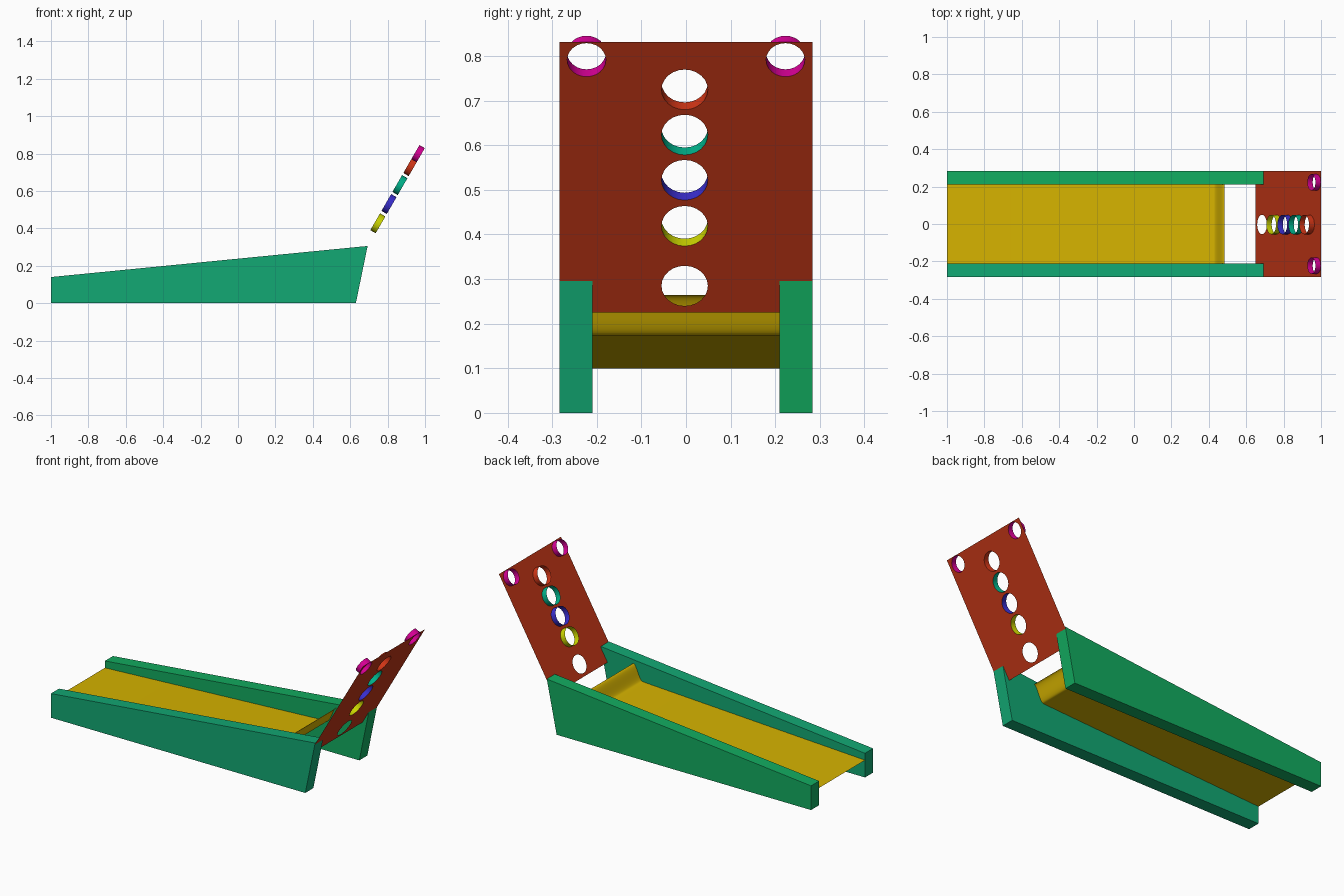
import bpy, bmesh, math
from mathutils import Vector

cube = bpy.data.objects.get("Cube")
if cube:
    bpy.data.objects.remove(cube, do_unlink=True)


def material(name, r, g, b):
    # Colours are given as 0-255 display values and stored linear
    lin = [(c / 255 / 12.92) if c < 11 else ((c / 255 + 0.055) / 1.055) ** 2.4 for c in (r, g, b)]
    mat = bpy.data.materials.new(name)
    mat.use_nodes = True
    mat.diffuse_color = (*lin, 1)
    mat.node_tree.nodes["Principled BSDF"].inputs["Base Color"].default_value = (*lin, 1)
    return mat


def finish(name, bm, mat, smooth=False):
    mesh = bpy.data.meshes.new(name)
    for f in bm.faces:
        f.smooth = smooth
    bm.to_mesh(mesh)
    bm.free()
    mesh.materials.append(mat)
    obj = bpy.data.objects.new(name, mesh)
    bpy.context.collection.objects.link(obj)
    return obj


HALF_WIDTH, INNER = 0.284, 0.21
TILT = math.radians(60)
SIDES = 24


def on_board(s, y, d=0.0):
    """Point at distance s up the tilted board, y across, d out of its face."""
    return Vector((0.65 + s * math.cos(TILT) - d * math.sin(TILT), y,
                   0.225 + s * math.sin(TILT) + d * math.cos(TILT)))


def circle(s, y, r, d=0.0):
    angles = [2 * math.pi * i / SIDES for i in range(SIDES)]
    return [on_board(s + r * math.sin(a), y + r * math.cos(a), d) for a in angles]


def loop_edges(bm, points):
    verts = [bm.verts.new(p) for p in points]
    return [bm.edges.new((v, verts[(i + 1) % len(verts)])) for i, v in enumerate(verts)]


# Side walls: wedge profile extruded across y
profile = [(-1, 0), (0.63, 0), (0.693, 0.306), (-1, 0.14)]
walls = (("right_wall", -HALF_WIDTH, -INNER, material("teal green", 18, 168, 115)),
         ("left_wall", INNER, HALF_WIDTH, material("leaf green", 18, 172, 96)))
for name, y0, y1, mat in walls:
    bm = bmesh.new()
    face = bm.faces.new([bm.verts.new((x, y0, z)) for x, z in profile])
    new = bmesh.ops.extrude_face_region(bm, geom=[face])["geom"]
    bmesh.ops.translate(bm, vec=(0, y1 - y0, 0),
                        verts=[g for g in new if isinstance(g, bmesh.types.BMVert)])
    bmesh.ops.recalc_face_normals(bm, faces=bm.faces)
    finish(name, bm, mat)

# Ramp: thin sloping sheet ending in an S-shaped lip
path = [(-1, 0.1), (0.4, 0.172)]
for i in range(13):
    t = i / 12
    path.append((0.425 + 0.06 * t, 0.174 + 0.09 * (1 - math.cos(math.pi * t)) / 2))
bm = bmesh.new()
rows = [[bm.verts.new((x, y, z)) for y in (-INNER, INNER)] for x, z in path]
for a, b in zip(rows, rows[1:]):
    bm.faces.new((a[0], b[0], b[1], a[1]))
finish("ramp", bm, material("ramp yellow", 214, 179, 0), smooth=True)

# Score rings: name, distance up the board, y, radius, material
magenta = material("magenta", 216, 0, 150)
rings = [
    ("yellow_ring", 0.224, -0.003, 0.052, material("lime yellow", 206, 216, 0)),
    ("blue_ring", 0.343, -0.003, 0.052, material("blue", 58, 46, 208)),
    ("teal_ring", 0.46, -0.003, 0.052, material("turquoise", 0, 180, 140)),
    ("red_ring", 0.577, -0.003, 0.052, material("orange red", 212, 54, 22)),
    ("left_corner_ring", 0.654, 0.223, 0.0435, magenta),
    ("right_corner_ring", 0.654, -0.223, 0.0435, magenta),
]

# Target board: thin tilted sheet with a hole under each ring and one bare hole
bm = bmesh.new()
corners = [(0, -HALF_WIDTH), (0, HALF_WIDTH), (0.7, HALF_WIDTH), (0.7, -HALF_WIDTH)]
edges = loop_edges(bm, [on_board(s, y) for s, y in corners])
edges += loop_edges(bm, circle(0.069, -0.003, 0.052))
for _, s, y, r, _ in rings:
    edges += loop_edges(bm, circle(s, y, r))
out = on_board(0, 0, 1) - on_board(0, 0)
bmesh.ops.triangle_fill(bm, edges=edges, use_beauty=True, use_dissolve=False, normal=out)
for f in bm.faces:
    f.normal_update()
    if f.normal.dot(out) < 0:
        f.normal_flip()
finish("target_board", bm, material("brick red", 194, 54, 22))

# Rings: open tubes standing out of the board face
for name, s, y, r, mat in rings:
    bm = bmesh.new()
    low, high = [[bm.verts.new(p) for p in circle(s, y, r, d)] for d in (0, 0.033)]
    for i in range(SIDES):
        j = (i + 1) % SIDES
        bm.faces.new((low[i], low[j], high[j], high[i]))
    bmesh.ops.recalc_face_normals(bm, faces=bm.faces)
    finish(name, bm, mat, smooth=True)
